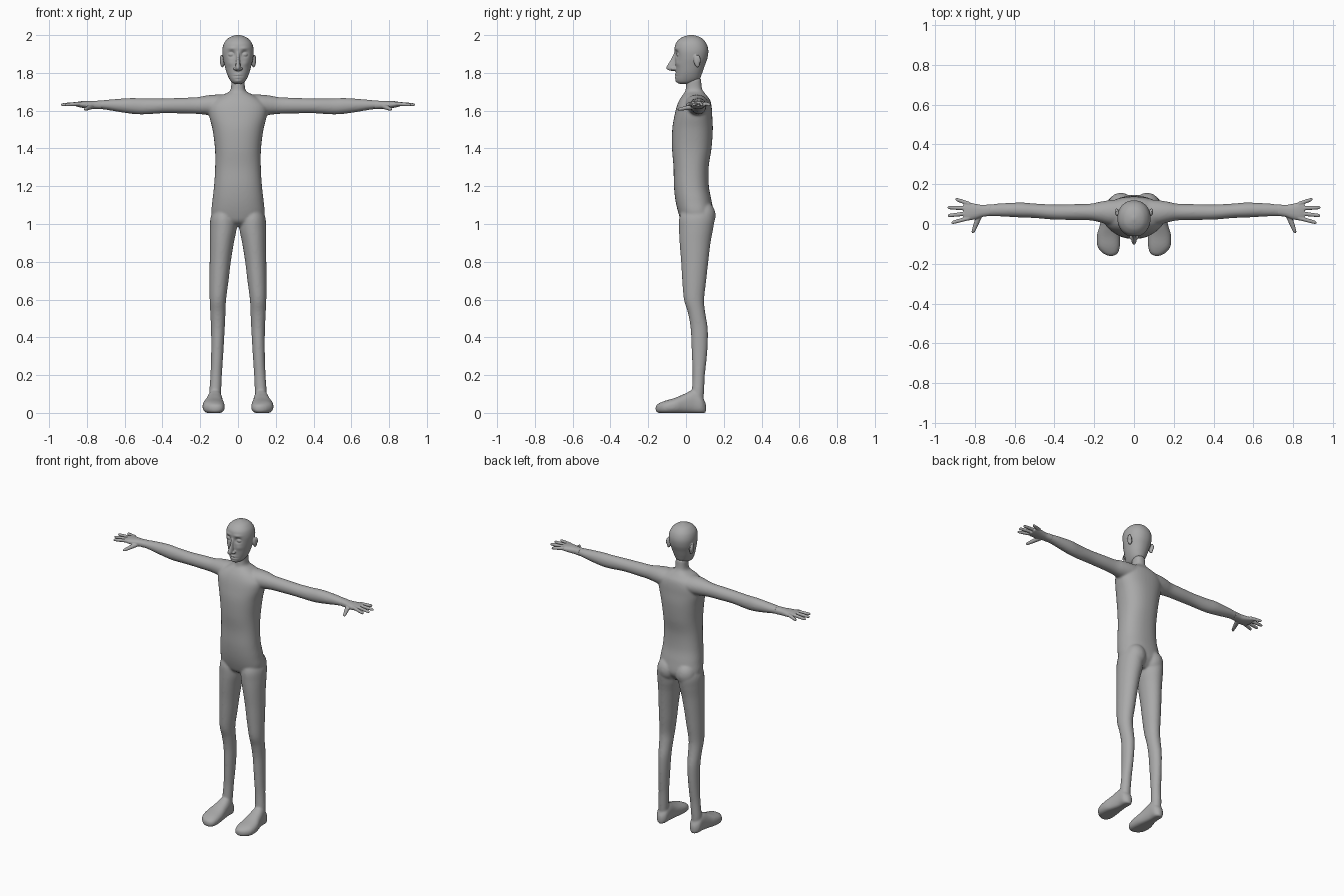
import bpy, bmesh, math
from mathutils import Matrix, Vector

skin = bpy.data.materials.new("plain_grey")
skin.diffuse_color = (0.4, 0.4, 0.4, 1)


def spline(p, k):
    """Catmull-Rom interpolation through the ring stations."""
    out = []
    for i in range(len(p) - 1):
        a, b, c, d = p[max(i - 1, 0)], p[i], p[i + 1], p[min(i + 2, len(p) - 1)]
        for j in range(k):
            t = j / k
            out.append([0.5 * (2 * q + (r - o) * t + (2 * o - 5 * q + 4 * r - s) * t * t
                               + (3 * q - o - 3 * r + s) * t ** 3)
                        for o, q, r, s in zip(a, b, c, d)])
    return out + [list(p[-1])]


def loft(bm, axis, rings, side=1, n=32, k=5, power=2.0):
    """Closed tube along an axis; ring = (position, a_min, a_max, b_min, b_max)."""
    order = {"X": (0, 1, 2), "Y": (1, 0, 2), "Z": (2, 0, 1)}[axis]
    loops = []
    for t, a0, a1, b0, b1 in spline(rings, k):
        loop = []
        for i in range(n):
            c, s = math.cos(math.tau * i / n), math.sin(math.tau * i / n)
            c = math.copysign(abs(c) ** (2 / power), c)
            s = math.copysign(abs(s) ** (2 / power), s)
            co = [0, 0, 0]
            co[order[0]] = t
            co[order[1]] = (a0 + a1) / 2 + (a1 - a0) / 2 * c
            co[order[2]] = (b0 + b1) / 2 + (b1 - b0) / 2 * s
            loop.append(bm.verts.new((co[0] * side, co[1], max(co[2], 0))))
        loops.append(loop)
    for p, q in zip(loops, loops[1:]):
        for i in range(n):
            bm.faces.new((p[i], p[(i + 1) % n], q[(i + 1) % n], q[i]))
    bm.faces.new(loops[0])
    bm.faces.new(loops[-1])
    return [v for loop in loops for v in loop]


def ball(bm, centre, size, tilt=0.0):
    m = Matrix.Translation(centre) @ Matrix.Rotation(tilt, 4, "X") @ Matrix.Diagonal((*size, 1))
    bmesh.ops.create_uvsphere(bm, u_segments=24, v_segments=16, radius=1, matrix=m)


def finish(bm, name, voxel, smooth):
    """Fuse the overlapping volumes into one soft skin."""
    bmesh.ops.recalc_face_normals(bm, faces=bm.faces)
    me = bpy.data.meshes.new(name)
    bm.to_mesh(me)
    bm.free()
    me.materials.append(skin)
    me.polygons.foreach_set("use_smooth", [True] * len(me.polygons))
    ob = bpy.data.objects.new(name, me)
    bpy.context.collection.objects.link(ob)
    r = ob.modifiers.new("fuse", "REMESH")
    r.mode, r.voxel_size, r.use_smooth_shade = "VOXEL", voxel, True
    s = ob.modifiers.new("soften", "SMOOTH")
    s.factor, s.iterations = 0.5, smooth
    return ob


# Body: torso, arms, legs and feet
body = bmesh.new()
torso = [(0.985, .05, .02, .10), (1.01, .10, -.02, .125), (1.05, .139, -.038, .145),
         (1.12, .136, -.055, .136), (1.2, .127, -.064, .121), (1.3, .121, -.066, .12),
         (1.4, .122, -.074, .135), (1.5, .135, -.073, .142), (1.57, .152, -.062, .139),
         (1.62, .155, -.05, .136), (1.655, .128, -.036, .128), (1.68, .088, -.02, .11),
         (1.70, .048, -.005, .094), (1.72, .037, -.001, .084), (1.77, .036, .002, .08)]
loft(body, "Z", [(z, -w, w, f, b) for z, w, f, b in torso], n=40, power=2.3)

arm = [(.06, -.01, .125, 1.57, 1.685), (.12, -.005, .12, 1.572, 1.685), (.17, .008, .112, 1.578, 1.68),
       (.22, .018, .102, 1.583, 1.671), (.3, .02, .1, 1.585, 1.668), (.4, .022, .098, 1.586, 1.665),
       (.5, .03, .103, 1.58, 1.665), (.56, .032, .108, 1.583, 1.667), (.63, .036, .106, 1.593, 1.663),
       (.70, .039, .101, 1.605, 1.657), (.76, .04, .092, 1.611, 1.65)]
leg = [(.05, .095, .145, .03, .09), (.1, .09, .152, .03, .095), (.2, .085, .146, .035, .1),
       (.28, .08, .143, .032, .109), (.36, .075, .142, .029, .115), (.45, .07, .143, .024, .115),
       (.53, .066, .147, .01, .102), (.6, .063, .15, -.011, .096), (.7, .05, .151, -.02, .107),
       (.8, .038, .15, -.026, .118), (.9, .022, .149, -.034, .13), (.97, .008, .149, -.037, .143),
       (1.03, .008, .146, -.036, .15), (1.08, .015, .13, -.02, .135)]
foot = [(-.161, .105, .125, .01, .035), (-.148, .082, .155, 0, .048), (-.115, .071, .183, -.006, .063),
        (-.06, .071, .187, -.006, .079), (-.01, .078, .173, -.006, .1), (.04, .083, .162, -.006, .12),
        (.08, .086, .158, -.006, .09), (.1, .1, .142, -.003, .06), (.107, .112, .13, .01, .04)]
for side in (1, -1):
    loft(body, "X", arm, side)
    loft(body, "Z", leg, side)
    loft(body, "Y", foot, side, power=2.4)
    ball(body, (side * .066, .093, 1.045), (.066, .064, .075))
finish(body, "body", .006, 9)

# Hands: palm, four fingers and a thumb
palm = [(.72, .041, .099, 1.607, 1.654), (.76, .036, .096, 1.609, 1.652), (.79, .026, .1, 1.61, 1.652),
        (.83, .018, .108, 1.616, 1.65), (.856, .022, .108, 1.622, 1.645)]
fingers = [(.897, .1, .125), (.937, .078, .083), (.936, .054, .042), (.917, .031, .006)]
for side, name in ((1, "left_hand"), (-1, "right_hand")):
    hand = bmesh.new()
    loft(hand, "X", palm, side, n=24, power=2.3)
    for tip, y0, y1 in fingers:
        rings = []
        for f, r in ((0, .011), (.4, .0105), (.75, .0095), (.93, .008), (1, .003)):
            x, y, z = .825 + (tip - .825) * f, y0 + (y1 - y0) * f, 1.637 - .006 * f
            rings.append((x, y - r, y + r, z - r, z + r))
        loft(hand, "X", rings, side, n=12)
    thumb = []
    for f, r in ((0, .017), (.35, .015), (.7, .012), (.93, .009), (1, .003)):
        x, y, z = .772 + .038 * f, .055 - .1 * f, 1.624 - .018 * f
        thumb.append((y, x - r, x + r, z - r * .85, z + r * .85))
    loft(hand, "Y", thumb, side, n=12)
    finish(hand, name, .0032, 2)

# Head: skull with modelled sockets, brows, cheeks and mouth
head = bmesh.new()
skull = [(1.742, .018, -.035, .02), (1.75, .033, -.047, .045), (1.768, .046, -.054, .072),
         (1.8, .06, -.054, .086), (1.84, .071, -.056, .1), (1.88, .08, -.058, .114),
         (1.92, .083, -.06, .118), (1.955, .075, -.055, .108), (1.98, .056, -.034, .088),
         (1.993, .034, -.01, .065), (2.001, .006, .02, .034)]
verts = loft(head, "Z", [(z, -w, w, f, b) for z, w, f, b in skull], n=96, k=8, power=2.15)
# (x, z, spread x, spread z, push backwards)
dents = [(.034, 1.9, .016, .015, .017), (.034, 1.93, .022, .008, -.005), (.042, 1.85, .016, .014, -.004),
         (0, 1.79, .018, .005, -.007), (0, 1.776, .016, .005, -.006), (0, 1.783, .022, .0025, .008),
         (0, 1.757, .016, .008, -.005)]
for v in verts:
    if v.co.y < 0:
        x, z = abs(v.co.x), v.co.z
        v.co.y += sum(d * math.exp(-((x - px) / sx) ** 2 - ((z - pz) / sz) ** 2)
                      for px, pz, sx, sz, d in dents)
# Nose
nose = [(1.81, -.006, .006, -.075, -.04), (1.816, -.012, .012, -.097, -.04),
        (1.828, -.014, .014, -.104, -.04), (1.845, -.012, .012, -.096, -.04),
        (1.87, -.009, .009, -.08, -.04), (1.9, -.009, .009, -.066, -.04), (1.925, -.008, .008, -.056, -.04)]
loft(head, "Z", nose, n=20)
for side in (1, -1):
    ball(head, (side * .014, -.064, 1.822), (.01, .015, .009))       # nostril wings
    ball(head, (side * .034, -.034, 1.897), (.019, .017, .0135))     # closed eyes
    ball(head, (side * .083, .057, 1.862), (.012, .016, .034), .2)   # ears
    ball(head, (side * .088, .066, 1.872), (.009, .011, .023), .2)   # ear rims
finish(head, "head", .0034, 2)
